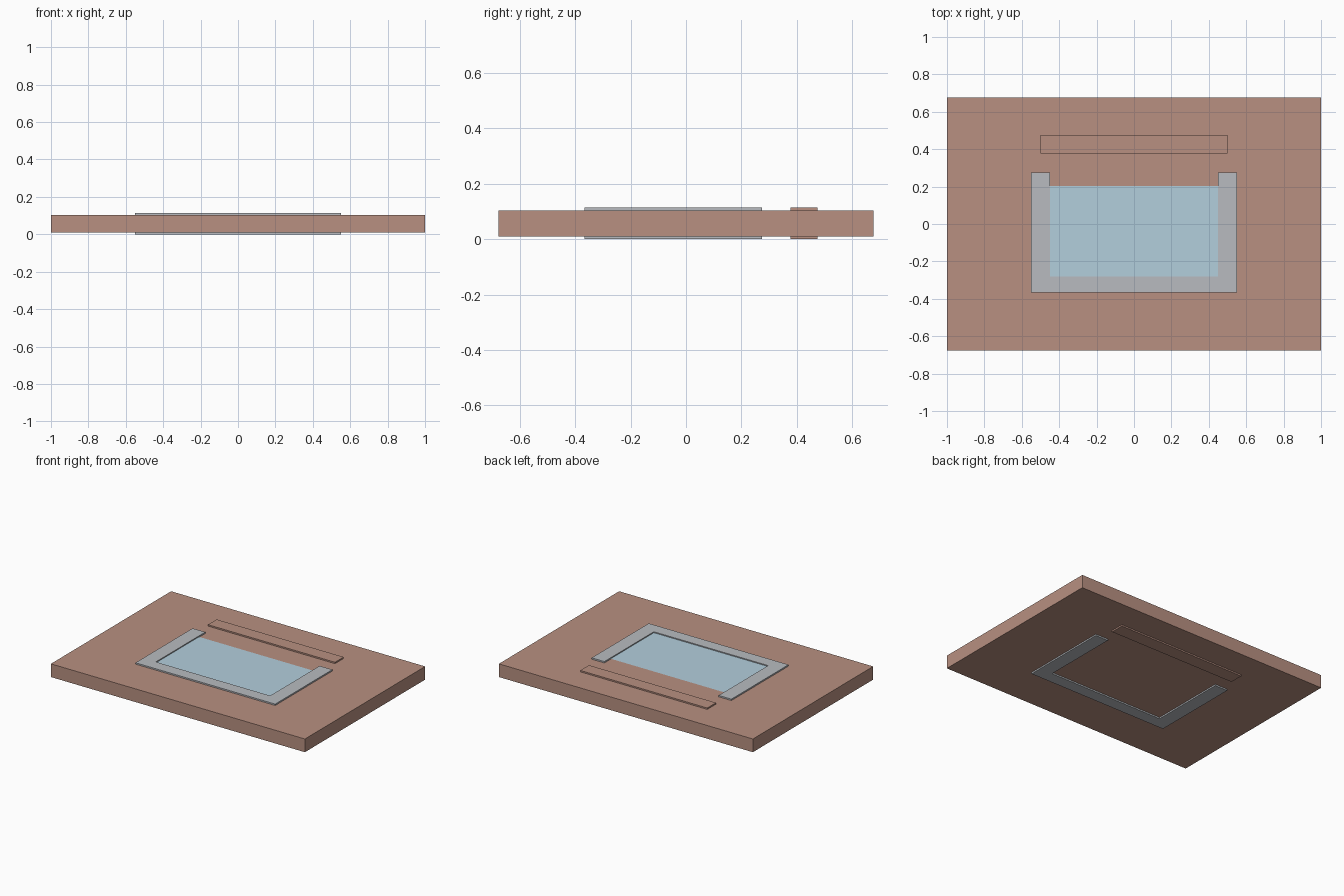
import bpy
import bmesh

if "Cube" in bpy.data.objects:
    bpy.data.objects.remove(bpy.data.objects["Cube"])


def material(name, rgb):
    m = bpy.data.materials.new(name)
    m.diffuse_color = (*rgb, 1.0)
    m.use_nodes = True
    m.node_tree.nodes["Principled BSDF"].inputs["Base Color"].default_value = m.diffuse_color
    return m


def prism(name, outline, z0, z1, mat):
    """Extrude a flat outline from z0 to z1 (a single face if they are equal)."""
    bm = bmesh.new()
    face = bm.faces.new([bm.verts.new((x, y, z0)) for x, y in outline])
    if z1 > z0:
        ext = bmesh.ops.extrude_face_region(bm, geom=[face], use_keep_orig=True)
        top = [g for g in ext["geom"] if isinstance(g, bmesh.types.BMVert)]
        bmesh.ops.translate(bm, verts=top, vec=(0, 0, z1 - z0))
        bmesh.ops.recalc_face_normals(bm, faces=bm.faces[:])
    mesh = bpy.data.meshes.new(name)
    bm.to_mesh(mesh)
    bm.free()
    mesh.materials.append(mat)
    obj = bpy.data.objects.new(name, mesh)
    bpy.context.collection.objects.link(obj)
    return obj


def rect(hx, y0, y1):
    return [(-hx, y0), (hx, y0), (hx, y1), (-hx, y1)]


brick = material("brick", (0.48, 0.28, 0.22))
trim = material("trim", (0.48, 0.50, 0.53))
glass = material("glass", (0.45, 0.62, 0.72))

# Wall panel lying flat
prism("wall_panel", rect(1.0, -0.676, 0.676), 0.010, 0.104, brick)

# Raised bar passing through the panel
prism("lintel_bar", rect(0.5, 0.377, 0.475), 0.0, 0.114, brick)

# U-shaped frame, open towards the bar, proud on both faces
right = [(0.55, -0.367), (0.55, 0.275), (0.45, 0.275), (0.45, -0.281)]
left = [(-x, y) for x, y in reversed(right)]
prism("window_frame", right + left, 0.0, 0.114, trim)

# Glass sheet on the upper face
prism("window_glass", rect(0.45, -0.281, 0.204), 0.107, 0.107, glass)
